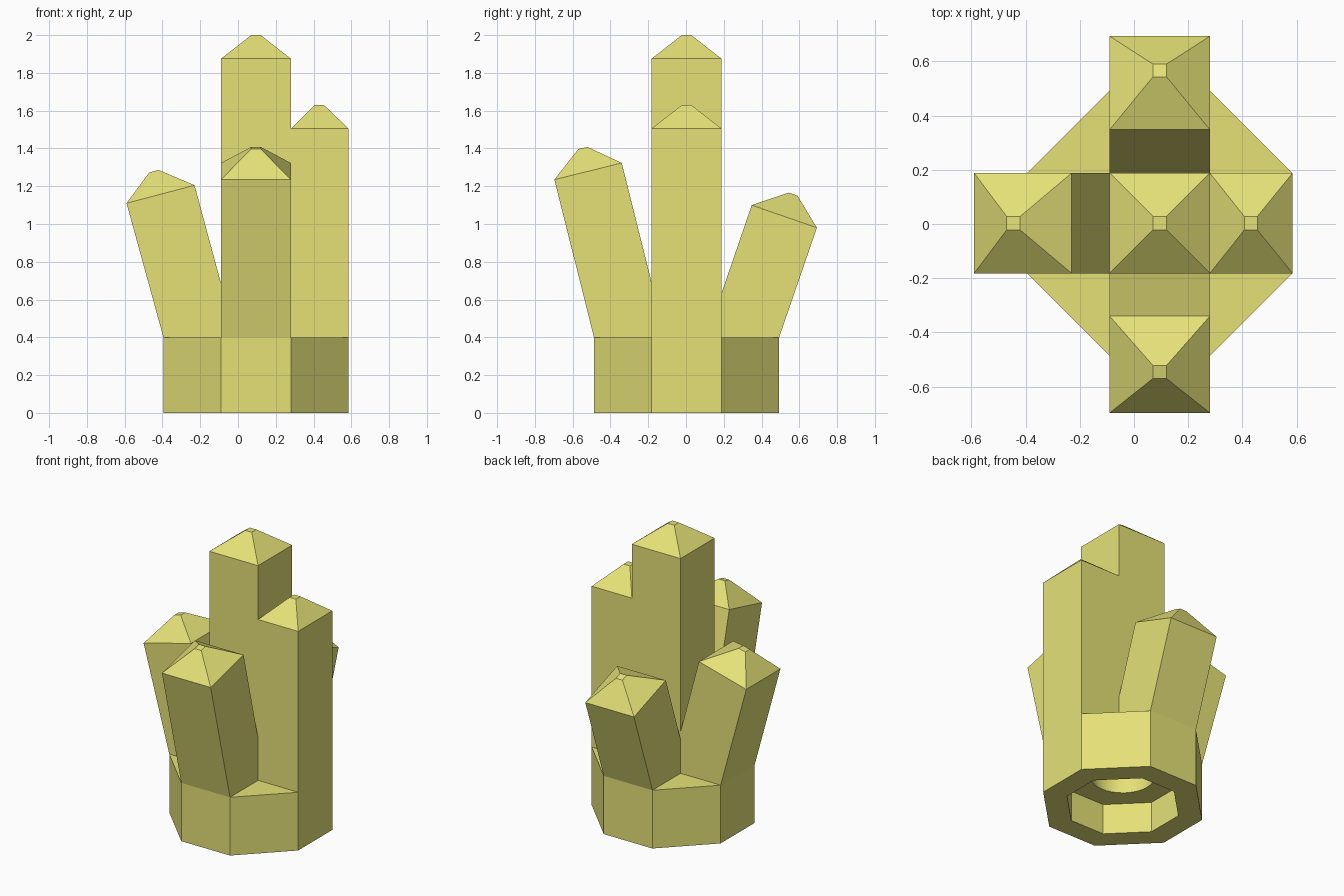
import bpy
import bmesh
from math import cos, sin, pi
from mathutils import Vector

cube = bpy.data.objects.get("Cube")
if cube:
    bpy.data.objects.remove(cube, do_unlink=True)

CENTRE = Vector((0.095, 0.003, 0))
HALF = 0.185      # half width of every crystal
REACH = 0.49      # distance from centre to the flat sides of the base
TIP = 0.025       # half width of the blunt tips

mat = bpy.data.materials.new("pale yellow green")
mat.use_nodes = True
colour = (0.787, 0.757, 0.187, 1)
mat.diffuse_color = colour
mat.node_tree.nodes["Principled BSDF"].inputs["Base Color"].default_value = colour


def finish(name, bm):
    bmesh.ops.recalc_face_normals(bm, faces=bm.faces)
    mesh = bpy.data.meshes.new(name)
    bm.to_mesh(mesh)
    bm.free()
    mesh.materials.append(mat)
    obj = bpy.data.objects.new(name, mesh)
    bpy.context.collection.objects.link(obj)
    return obj


def loft(name, rings):
    """Join rings of equal length and cap both ends."""
    bm = bmesh.new()
    rows = [[bm.verts.new(p) for p in ring] for ring in rings]
    for a, b in zip(rows, rows[1:]):
        for i in range(len(a)):
            j = (i + 1) % len(a)
            bm.faces.new((a[i], a[j], b[j], b[i]))
    bm.faces.new(rows[0])
    bm.faces.new(rows[-1])
    return finish(name, bm)


def crystal(name, angle, foot, rim, tip):
    """Each level is (outer distance, outer z, inner distance, inner z)."""
    out = Vector((cos(angle), sin(angle), 0))
    side = Vector((-sin(angle), cos(angle), 0))
    rings = []
    for (uo, zo, ui, zi), w in ((foot, HALF), (rim, HALF), (tip, TIP)):
        rings.append([CENTRE + out * u + side * s + Vector((0, 0, z))
                      for u, z, s in ((uo, zo, -w), (uo, zo, w),
                                      (ui, zi, w), (ui, zi, -w))])
    return loft(name, rings)


# Eight-sided outline, with extra points so it can join the round socket
corners = []
for k in range(4):
    a = k * pi / 2
    for y in (-HALF, HALF):
        corners.append(Vector((REACH * cos(a) - y * sin(a),
                               REACH * sin(a) + y * cos(a), 0)))
outline = [corners[i].lerp(corners[(i + 1) % 8], t / 4)
           for i in range(8) for t in range(4)]


def octagon(scale, z):
    return [CENTRE + p * scale + Vector((0, 0, z)) for p in outline]


def circle(radius, z):
    return [CENTRE + p.normalized() * radius + Vector((0, 0, z)) for p in outline]


# Base with an eight-sided recess and a round socket underneath
base = loft("base", [octagon(1, 0.4), octagon(1, 0), octagon(0.7, 0),
                     octagon(0.7, 0.21), circle(0.2, 0.21), circle(0.2, 0.37)])
bpy.ops.object.select_all(action="DESELECT")
base.select_set(True)
bpy.context.view_layer.objects.active = base
bpy.ops.object.shade_smooth_by_angle(angle=pi / 6)

# Upright crystals
crystal("centre_crystal", 0, (HALF, 0.39, -HALF, 0.39),
        (HALF, 1.875, -HALF, 1.875), (TIP, 2.0, -TIP, 2.0))
crystal("left_crystal", 0, (REACH, 0.4, HALF, 0.4),
        (REACH, 1.505, HALF, 1.505), (0.36, 1.63, 0.312, 1.63))

# Leaning crystals
crystal("right_crystal", pi, (REACH, 0.4, 0.108, 0.4),
        (0.685, 1.11, 0.325, 1.205), (0.565, 1.273, 0.515, 1.286))
crystal("front_crystal", -pi / 2, (REACH, 0.4, 0.113, 0.4),
        (0.7, 1.235, 0.343, 1.323), (0.573, 1.397, 0.525, 1.408))
crystal("back_crystal", pi / 2, (REACH, 0.4, 0.105, 0.4),
        (0.69, 0.98, 0.345, 1.1), (0.587, 1.15, 0.54, 1.166))
